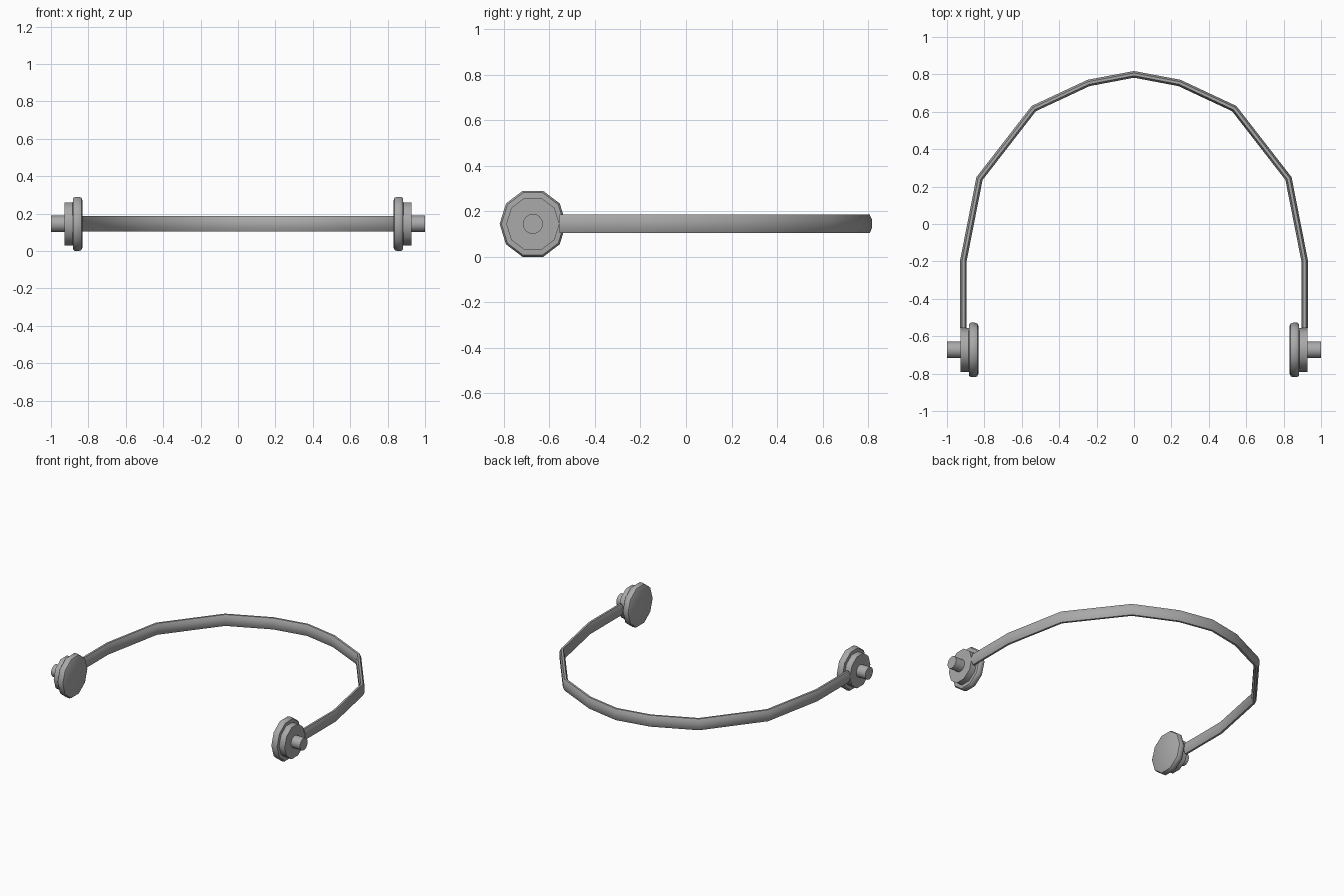
import bpy, bmesh, math
from mathutils import Vector

if "Cube" in bpy.data.objects:
    bpy.data.objects.remove(bpy.data.objects["Cube"])

grey = bpy.data.materials.new("grey plastic")
grey.diffuse_color = (0.4, 0.4, 0.4, 1)
grey.use_nodes = True
grey.node_tree.nodes["Principled BSDF"].inputs["Base Color"].default_value = grey.diffuse_color
ZC = 0.145   # height of the band and cup axis
CUP_Y = -0.673


def skin(name, rings, smooth_angle):
    """Bridge a list of point rings into a capped tube."""
    bm = bmesh.new()
    loops = [[bm.verts.new(p) for p in ring] for ring in rings]
    n = len(loops[0])
    for a, b in zip(loops, loops[1:]):
        for i in range(n):
            j = (i + 1) % n
            bm.faces.new((a[i], a[j], b[j], b[i]))
    bm.faces.new(loops[0])
    bm.faces.new(loops[-1])
    bmesh.ops.recalc_face_normals(bm, faces=bm.faces)
    me = bpy.data.meshes.new(name)
    bm.to_mesh(me)
    bm.free()
    me.materials.append(grey)
    ob = bpy.data.objects.new(name, me)
    bpy.context.collection.objects.link(ob)
    bpy.ops.object.select_all(action='DESELECT')
    ob.select_set(True)
    bpy.context.view_layer.objects.active = ob
    bpy.ops.object.shade_smooth_by_angle(angle=math.radians(smooth_angle))
    return ob


def lathe_x(name, profile, sides, side, stretch=1.0):
    """Turn (x, radius) points about the cup axis, on the given side."""
    rings = []
    for x, r in profile:
        ring = []
        for i in range(sides):
            a = 2 * math.pi * i / sides
            ring.append((side * x, CUP_Y + r * math.cos(a),
                         ZC + r * stretch * math.sin(a)))
        rings.append(ring)
    return skin(name, rings, 40)


# headband: flattened oval section swept along an arch
half = [(0.912, -0.555), (0.912, -0.195), (0.826, 0.243), (0.536, 0.617), (0.243, 0.754)]
path = [Vector(p) for p in half + [(0, 0.8)] + [(-x, y) for x, y in reversed(half)]]
rings = []
for i, p in enumerate(path):
    d1 = (p - path[max(i - 1, 0)]).normalized()
    d2 = (path[min(i + 1, len(path) - 1)] - p).normalized()
    t = (d1 + d2).normalized()
    miter = 1 / max(t.dot(d1 if i else d2), 0.5)
    nrm = Vector((t.y, -t.x)) * miter
    ring = []
    for k in range(8):
        a = 2 * math.pi * (k + 0.5) / 8
        q = p + nrm * 0.019 * math.cos(a)
        ring.append((q.x, q.y, ZC + 0.0445 * math.sin(a)))
    rings.append(ring)
skin("headband", rings, 50)

# ear cups: cushion, stepped shell and outer pin on each side
for label, s in (("right", 1), ("left", -1)):
    lathe_x(label + "_cushion", [(0.832, 0.128), (0.838, 0.141), (0.852, 0.146),
            (0.872, 0.146), (0.882, 0.138), (0.884, 0.11)], 10, s, 1.045)
    lathe_x(label + "_shell", [(0.87, 0.117), (0.928, 0.117)], 10, s, 1.03)
    lathe_x(label + "_pin", [(0.92, 0.044), (1.0, 0.044)], 16, s)
